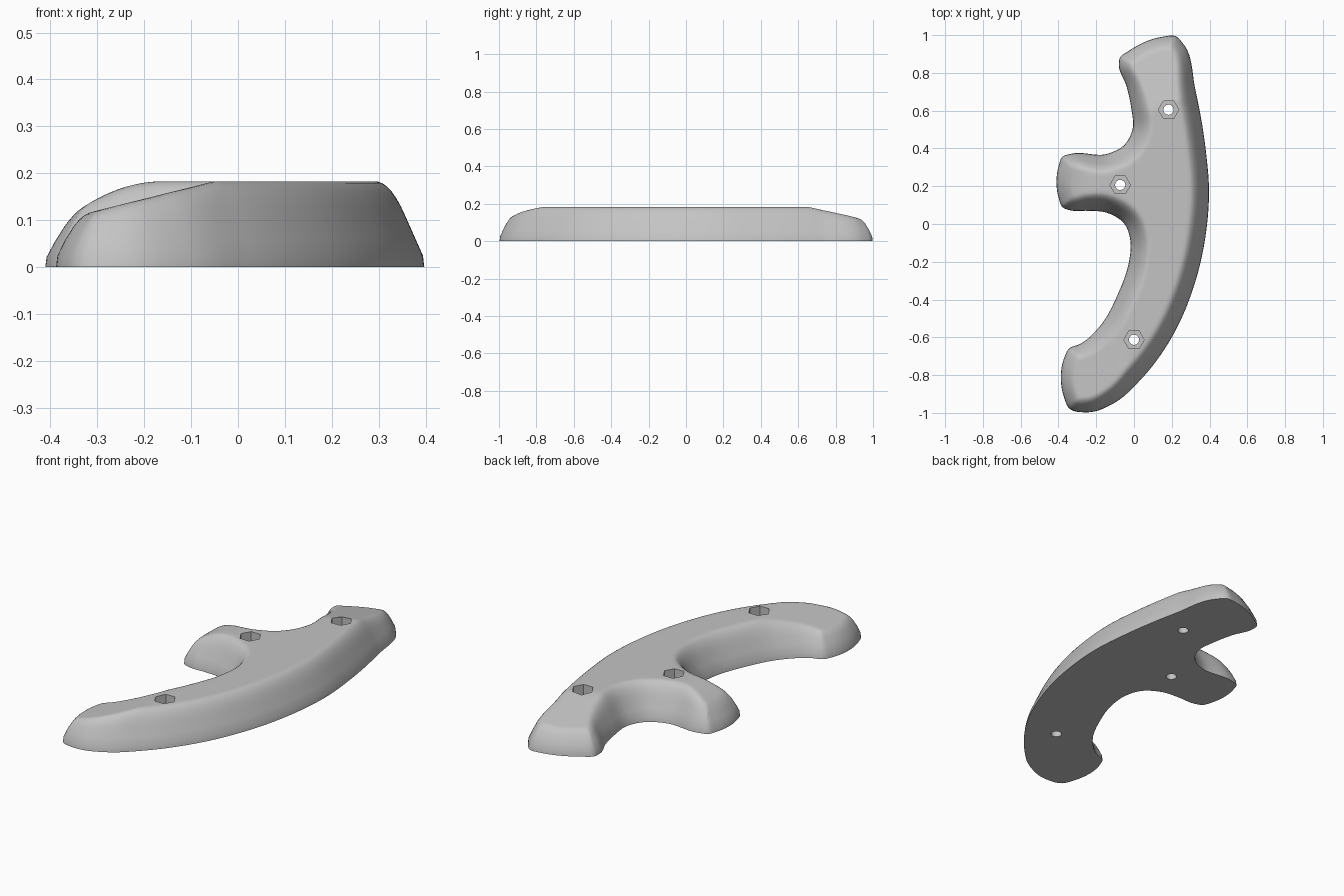
import bpy, bmesh, math
from mathutils import Vector
from mathutils.geometry import delaunay_2d_cdt

cube = bpy.data.objects.get("Cube")
if cube:
    bpy.data.objects.remove(cube, do_unlink=True)

HEIGHT = 0.183

grey = bpy.data.materials.new("plain grey")
grey.use_nodes = True
colour = (0.55, 0.55, 0.55, 1)
grey.diffuse_color = colour
grey.node_tree.nodes["Principled BSDF"].inputs["Base Color"].default_value = colour

# Footprint, clockwise from the upper tip: outer arc, lower end, tab, upper end
footprint = [
    (.26, .955), (.325, .71), (.38, .39), (.397, .18), (.38, -.055),
    (.32, -.32), (.2, -.6), (.03, -.83), (-.1, -.945), (-.245, -.997),
    (-.345, -.975), (-.37, -.92), (-.37, -.71), (-.345, -.66),
    (-.285, -.635), (-.18, -.54), (-.085, -.37), (-.025, -.19),
    (-.018, -.1), (-.05, 0), (-.145, .06), (-.24, .07), (-.335, .072),
    (-.38, .09), (-.398, .135), (-.398, .31), (-.38, .355), (-.33, .372),
    (-.14, .372), (-.055, .415), (-.008, .5), (-.015, .615), (-.04, .73),
    (-.08, .84), (-.075, .88), (-.03, .915), (.155, .992), (.22, .995)]


def smooth_loop(points, spacing=0.018):
    """Closed curve through the points with chord-scaled tangents."""
    pts = [Vector(p) for p in points]
    n = len(pts)

    def tangent(i):
        a, b, c = pts[i - 1], pts[i], pts[(i + 1) % n]
        u, v = (b - a).length, (c - b).length
        return ((b - a) / u * v + (c - b) / v * u) / (u + v)

    out = []
    for i in range(n):
        a, b = pts[i], pts[(i + 1) % n]
        size = (b - a).length
        ta, tb = tangent(i) * size, tangent((i + 1) % n) * size
        steps = max(3, round(size / spacing))
        for k in range(steps):
            t = k / steps
            h = t * t * (3 - 2 * t)
            out.append(a * (1 - h) + b * h + ta * t * (1 - t) ** 2
                       - tb * t * t * (1 - t))
    return out


outline = smooth_loop(footprint)
count = len(outline)


def edge_distance(p):
    best = 9.0
    for i in range(count):
        a, b = outline[i - 1], outline[i]
        ab = b - a
        t = min(1, max(0, (p - a).dot(ab) / ab.length_squared))
        best = min(best, (p - a - ab * t).length_squared)
    return math.sqrt(best)


def inside(p):
    hit = False
    for i in range(count):
        a, b = outline[i - 1], outline[i]
        if (a.y > p.y) != (b.y > p.y):
            if p.x < a.x + (b.x - a.x) * (p.y - a.y) / (b.y - a.y):
                hit = not hit
    return hit


def top_limit(p):
    """Flat top, sloping down at both ends and rounding down on the tab."""
    if p.y < -.2:
        return HEIGHT - .25 * max(0, -.05 - p.x)
    if p.y > .55:
        return HEIGHT - .23 * max(0, .92 * p.y - .4 * p.x - .51)
    return HEIGHT - 1.9 * min(0, p.x + .16) ** 2


def surface_height(p):
    d = edge_distance(p)
    if d < .001:
        return 0
    wall, cap, blend = .018 + 2.25 * d, top_limit(p), .07
    h = min(1, max(0, .5 + .5 * (wall - cap) / blend))
    return wall * (1 - h) + cap * h - blend * h * (1 - h)


# Contour rings inside the footprint, then a grid across the middle
points, edges = [], []


def add_ring(ring):
    start, size = len(points), len(ring)
    points.extend(ring)
    edges.extend((start + i, start + (i + 1) % size) for i in range(size))


add_ring(outline)
for d in (.003, .02, .04, .05, .06, .07, .08, .09, .1, .115):
    ring = []
    for i in range(count):
        t = (outline[(i + 1) % count] - outline[i - 1]).normalized()
        p = outline[i] + Vector((t.y, -t.x)) * d
        if edge_distance(p) > d * .97:
            ring.append(p)
    add_ring(ring)
STEP = .035
for i in range(-12, 13):
    for j in range(-29, 30):
        p = Vector((i * STEP, j * STEP))
        if inside(p) and edge_distance(p) > .13:
            points.append(p)

verts, _, faces, *_ = delaunay_2d_cdt(points, edges, [], 1, 1e-5)
bm = bmesh.new()
layer = [bm.verts.new((p.x, p.y, surface_height(p))) for p in verts]
for f in faces:
    bm.faces.new([layer[i] for i in f])
bmesh.ops.holes_fill(bm, edges=[e for e in bm.edges if e.is_boundary], sides=0)
bmesh.ops.recalc_face_normals(bm, faces=bm.faces)
mesh = bpy.data.meshes.new("curved_handle")
bm.to_mesh(mesh)
bm.free()
mesh.materials.append(grey)
handle = bpy.data.objects.new("curved_handle", mesh)
bpy.context.collection.objects.link(handle)


# Bolt holes with hexagonal nut recesses
def drill(name, sides, radius, low, x, y):
    bpy.ops.mesh.primitive_cylinder_add(
        vertices=sides, radius=radius, depth=.4, location=(x, y, low + .2),
        rotation=(0, 0, math.pi / 2))
    cutter = bpy.context.object
    cutter.name = name
    cutter.data.materials.append(grey)
    cutter.hide_render = True
    bpy.context.view_layer.objects.active = handle
    cut = handle.modifiers.new(name, "BOOLEAN")
    cut.operation = "DIFFERENCE"
    cut.solver = "EXACT"
    cut.object = cutter
    bpy.ops.object.modifier_apply(modifier=cut.name)
    bpy.data.objects.remove(cutter, do_unlink=True)


for x, y in ((.183, .605), (-.073, .207), (0, -.613)):
    drill("nut_recess", 6, .054, .08, x, y)
    drill("bolt_hole", 24, .027, -.1, x, y)

bpy.ops.object.select_all(action="DESELECT")
handle.select_set(True)
bpy.context.view_layer.objects.active = handle
bpy.ops.object.shade_smooth_by_angle(angle=math.radians(35))
